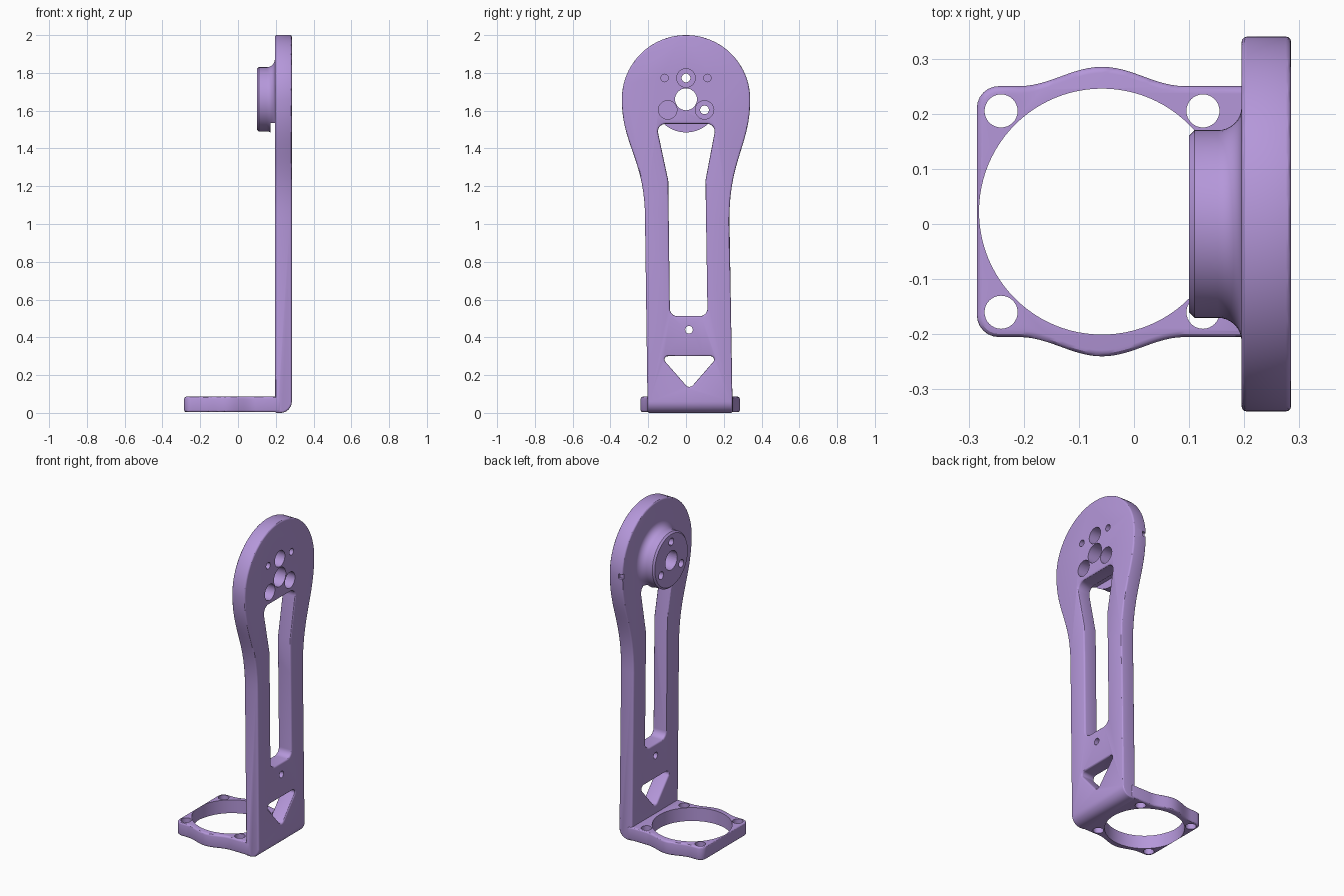
import bpy, bmesh, math
from mathutils import Vector
from mathutils.geometry import interpolate_bezier

if "Cube" in bpy.data.objects:
    bpy.data.objects.remove(bpy.data.objects["Cube"])


def finish(name, bm):
    bmesh.ops.recalc_face_normals(bm, faces=bm.faces)
    me = bpy.data.meshes.new(name)
    bm.to_mesh(me)
    bm.free()
    ob = bpy.data.objects.new(name, me)
    bpy.context.collection.objects.link(ob)
    return ob


def prism(name, pts, axis, lo, hi, bend=0):
    """Extrude a 2D outline along x (points are y, z) or z (points are x, y)."""
    bm = bmesh.new()
    put = (lambda p, d: (d, p[0], p[1])) if axis == 'x' else (lambda p, d: (p[0], p[1], d))
    a = [bm.verts.new(put(p, lo)) for p in pts]
    b = [bm.verts.new(put(p, hi)) for p in pts]
    bm.faces.new(a)
    bm.faces.new(b)
    for i in range(len(pts)):
        j = (i + 1) % len(pts)
        bm.faces.new((a[i], a[j], b[j], b[i]))
    bmesh.ops.recalc_face_normals(bm, faces=bm.faces)
    if bend:
        edge = [e for e in bm.edges if all(v.co.z < 1e-4 and v.co.x > hi - 1e-4 for v in e.verts)]
        bmesh.ops.bevel(bm, geom=edge, offset=bend, segments=8, profile=0.5, affect='EDGES')
    return finish(name, bm)


def rounded(pts, n=7):
    """Fillet polygon corners given as (u, v, radius)."""
    out = []
    for i, (u, v, r) in enumerate(pts):
        p = Vector((u, v))
        d1 = (Vector(pts[i - 1][:2]) - p).normalized()
        d2 = (Vector(pts[(i + 1) % len(pts)][:2]) - p).normalized()
        half = d1.angle(d2) / 2
        c = p + (d1 + d2).normalized() * (r / math.sin(half))
        s = p + d1 * (r / math.tan(half)) - c
        e = p + d2 * (r / math.tan(half)) - c
        sweep = s.angle_signed(e)
        for k in range(n + 1):
            t = -sweep * k / n
            out.append((c.x + s.x * math.cos(t) - s.y * math.sin(t),
                        c.y + s.x * math.sin(t) + s.y * math.cos(t)))
    return out


def apply(ob, mod):
    bpy.context.view_layer.objects.active = ob
    bpy.ops.object.modifier_apply(modifier=mod.name)


def boolean(ob, other, op='DIFFERENCE'):
    m = ob.modifiers.new("bool", 'BOOLEAN')
    m.operation, m.solver, m.object = op, 'EXACT', other
    apply(ob, m)
    bpy.data.objects.remove(other)


def soften(ob, width):
    m = ob.modifiers.new("bevel", 'BEVEL')
    m.width, m.segments, m.limit_method, m.angle_limit = width, 3, 'ANGLE', math.radians(40)
    apply(ob, m)


def drill(ob, axis, u, v, r, lo, hi):
    """Cut a round hole along the axis between lo and hi."""
    n = 96 if r > 0.1 else 32
    pts = [(u + r * math.cos(2 * math.pi * k / n), v + r * math.sin(2 * math.pi * k / n)) for k in range(n)]
    boolean(ob, prism("hole_cutter", pts, axis, lo, hi))


# Arm plate: straight shank flaring into a round head
CZ, HEAD = 1.66, 0.34


def flare(s, y):
    pts = interpolate_bezier(Vector((y, 1.03, 0)), Vector((y, 1.34, 0)),
                             Vector((s * HEAD, 1.42, 0)), Vector((s * HEAD, CZ, 0)), 18)
    return [(p.x, p.y) for p in pts]


head = [(HEAD * math.cos(math.pi * k / 40), CZ + HEAD * math.sin(math.pi * k / 40)) for k in range(1, 40)]
outline = [(-0.203, 0), (0.247, 0)] + flare(1, 0.23) + head + flare(-1, -0.217)[::-1]
arm = prism("bracket", outline, 'x', 0.195, 0.285, bend=0.06)

# Long window and triangular window
slot = [(-0.158, 1.53, 0.04), (0.16, 1.53, 0.04), (0.103, 1.23, 0.1),
        (0.114, 0.512, 0.04), (-0.085, 0.512, 0.04), (-0.094, 1.23, 0.1)]


def fillet_window(pts):
    # the waist corners are concave, so they stay as plain points
    out = []
    for i, p in enumerate(pts):
        arc = rounded([pts[i - 1], p, pts[(i + 1) % len(pts)]])[8:16]
        out += [p[:2]] if p[2] == 0.1 else arc
    return out


boolean(arm, prism("slot_cutter", fillet_window(slot), 'x', 0.1, 0.4))
tri = [(-0.135, 0.3, 0.018), (0.17, 0.3, 0.018), (0.018, 0.125, 0.025)]
boolean(arm, prism("triangle_cutter", rounded(tri), 'x', 0.1, 0.4))
soften(arm, 0.014)

# Base flange with bulged sides around the big opening
BX, BY = -0.058, 0.0225


def bulge(s):
    return [(BX + d * 0.0125, BY + s * (0.2275 + 0.0175 * (1 + math.cos(math.pi * d / 12))))
            for d in range(-12, 13)]


def corner(s):
    return [(-0.245 - 0.04 * math.cos(a), BY + s * (0.1875 + 0.04 * math.sin(a)))
            for a in [math.pi / 2 * k / 6 for k in range(7)]]


side = corner(1) + bulge(1) + [(0.225, BY + 0.2275)]
low = corner(-1) + bulge(-1) + [(0.225, BY - 0.2275)]
base = prism("base_flange", side + low[::-1], 'z', 0.004, 0.086)
soften(base, 0.011)

# Boss: turned profile with a flared root, trimmed at the window
prof = [(0.1, 0), (0.1, 0.16), (0.11, 0.17), (0.152, 0.17)]
prof += [(0.152 + 0.043 * math.sin(a), 0.213 - 0.043 * math.cos(a))
         for a in [math.pi / 2 * k / 8 for k in range(1, 9)]]
prof += [(0.22, 0.213), (0.22, 0)]
bm = bmesh.new()
vs = [bm.verts.new((x, 0, CZ + r)) for x, r in prof]
es = [bm.edges.new(p) for p in zip(vs, vs[1:])]
bmesh.ops.spin(bm, geom=vs + es, axis=(1, 0, 0), cent=(0, 0, CZ), angle=2 * math.pi, steps=72)
bmesh.ops.remove_doubles(bm, verts=bm.verts, dist=1e-5)
boss = finish("boss", bm)
trim = [(-0.4, 1.3), (0.4, 1.3), (0.4, 1.536), (-0.4, 1.536)]
boolean(boss, prism("trim_cutter", trim, 'x', 0.172, 0.4))

# Join the parts
boolean(arm, base, 'UNION')
boolean(arm, boss, 'UNION')

# Base opening and corner holes
drill(arm, 'z', BX, BY, 0.223, -0.1, 0.2)
for x in (-0.241, 0.125):
    for y in (0.205, -0.16):
        drill(arm, 'z', x, y, 0.03, -0.1, 0.2)

# Head holes: centre, three counterbored screws, two blind pins, one shank hole
drill(arm, 'x', 0, CZ, 0.058, 0, 0.4)
for y, z in ((0, 1.773), (-0.097, 1.604), (0.098, 1.604)):
    drill(arm, 'x', y, z, 0.023, 0, 0.4)
    drill(arm, 'x', y, z, 0.049, 0.14, 0.4)
for y in (-0.113, 0.113):
    drill(arm, 'x', y, 1.773, 0.02, 0.2, 0.4)
drill(arm, 'x', 0.016, 0.44, 0.02, 0, 0.4)

# Small index notch on the head's edge
notch = [(0.325, CZ - 0.014), (0.36, CZ - 0.014), (0.36, CZ + 0.014), (0.325, CZ + 0.014)]
boolean(arm, prism("notch_cutter", notch, 'x', 0.18, 0.222))

# Finish
mat = bpy.data.materials.new("purple")
mat.diffuse_color = (0.46, 0.31, 0.7, 1)
mat.use_nodes = True
mat.node_tree.nodes["Principled BSDF"].inputs["Base Color"].default_value = mat.diffuse_color
arm.data.materials.clear()
arm.data.materials.append(mat)
bpy.ops.object.select_all(action='DESELECT')
arm.select_set(True)
bpy.context.view_layer.objects.active = arm
bpy.ops.object.shade_smooth_by_angle(angle=math.radians(30))
